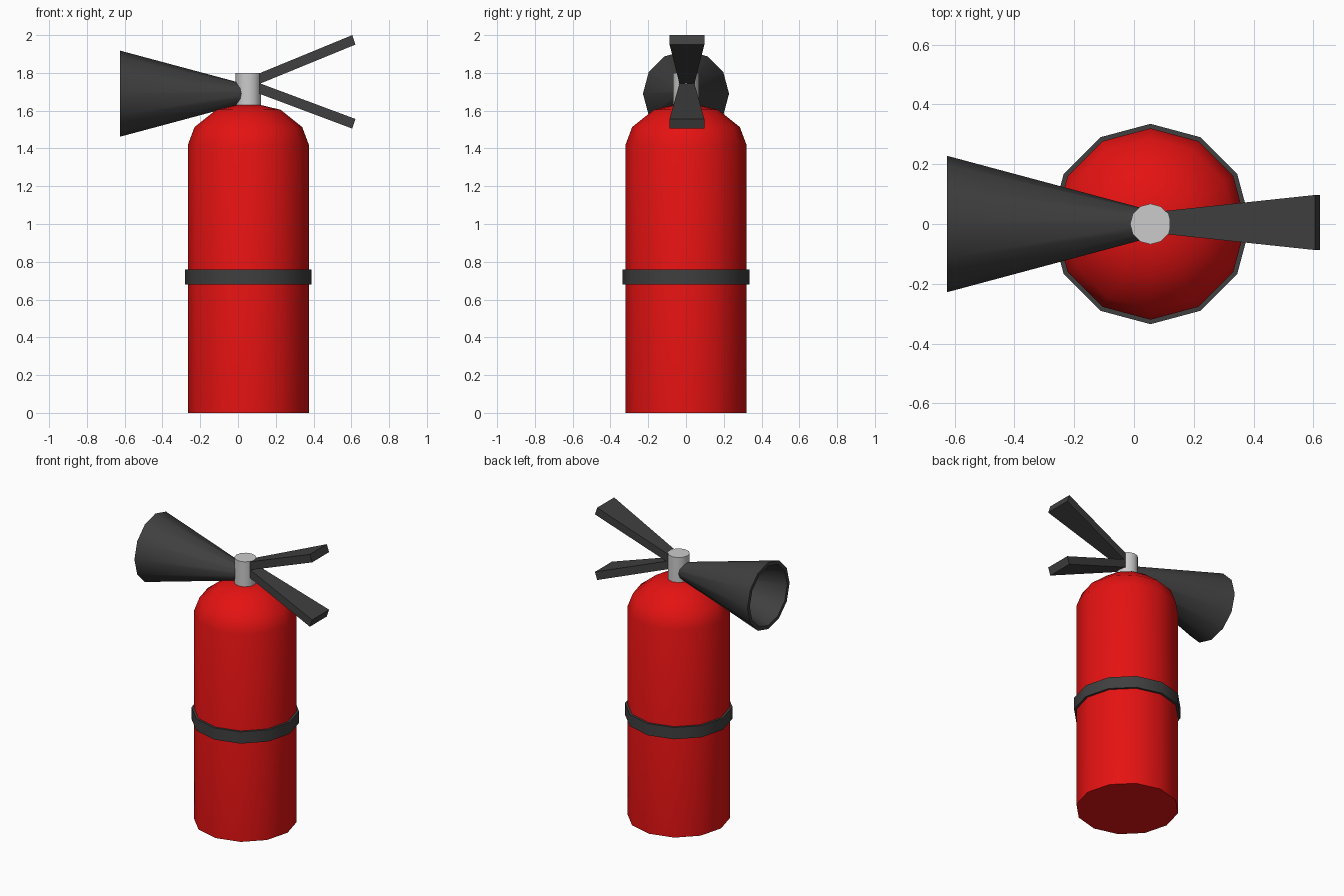
import bpy, bmesh
from math import pi, radians, sin, cos
from mathutils import Matrix

if "Cube" in bpy.data.objects:
    bpy.data.objects.remove(bpy.data.objects["Cube"])

SIDES = 12
CX = 0.055


def material(name, color):
    m = bpy.data.materials.new(name)
    m.diffuse_color = (*color, 1)
    m.use_nodes = True
    m.node_tree.nodes["Principled BSDF"].inputs["Base Color"].default_value = m.diffuse_color
    return m


red = material("red_paint", (0.78, 0.006, 0.006))
dark = material("dark_rubber", (0.05, 0.05, 0.05))


def finish(bm, name, mat=None, smooth=True):
    bmesh.ops.recalc_face_normals(bm, faces=bm.faces)
    me = bpy.data.meshes.new(name)
    bm.to_mesh(me)
    bm.free()
    ob = bpy.data.objects.new(name, me)
    bpy.context.collection.objects.link(ob)
    if mat:
        me.materials.append(mat)
    if smooth:
        bpy.ops.object.select_all(action='DESELECT')
        ob.select_set(True)
        bpy.context.view_layer.objects.active = ob
        bpy.ops.object.shade_smooth_by_angle(angle=radians(40))
    return ob


def lathe(name, profile, matrix, mat=None, caps=True, closed=False):
    """Turn (radius, height) points around the local z axis."""
    bm = bmesh.new()
    rings = [[bm.verts.new((r * cos(2 * pi * i / SIDES), r * sin(2 * pi * i / SIDES), h))
              for i in range(SIDES)] for r, h in profile]
    pairs = list(zip(rings, rings[1:]))
    if closed:
        pairs.append((rings[-1], rings[0]))
    for a, b in pairs:
        for i in range(SIDES):
            j = (i + 1) % SIDES
            bm.faces.new((a[i], a[j], b[j], b[i]))
    if caps:
        bm.faces.new(rings[0])
        bm.faces.new(rings[-1])
    bm.transform(matrix)
    return finish(bm, name, mat)


def lever(name, side):
    """Flat bar in the xz plane that widens towards its tip."""
    bm = bmesh.new()
    loops = []
    for (x, z), half in zip(side, (0.036, 0.092, 0.092, 0.036)):
        loops.append([bm.verts.new((x, 0.005 + s * half, z)) for s in (-1, 1)])
    for k in range(4):
        a, b = loops[k], loops[(k + 1) % 4]
        bm.faces.new((a[0], a[1], b[1], b[0]))
    for s in (0, 1):
        bm.faces.new([l[s] for l in loops])
    finish(bm, name, dark, smooth=False)


upright = Matrix.Translation((CX, 0, 0))
sideways = Matrix.Translation((0, 0, 1.69)) @ Matrix.Rotation(pi / 2, 4, 'Y')

# Tank with domed shoulder
lathe("tank", [(0.32, 0), (0.32, 1.42), (0.285, 1.513), (0.17, 1.605), (0.065, 1.63)],
      upright, red)

# Strap around the tank
lathe("strap", [(0.335, 0.68), (0.335, 0.76), (0.318, 0.76), (0.318, 0.68)],
      upright, dark, caps=False, closed=True)

# Valve post
lathe("valve", [(0.068, 1.61), (0.068, 1.80)], upright)

# Hollow discharge horn
lathe("horn", [(0.047, 0.05), (0.228, -0.625), (0.203, -0.625), (0.035, -0.01)],
      sideways, dark)

# Squeeze lever and carry handle
lever("upper_lever", [(0.08, 1.784), (0.605, 2.0), (0.622, 1.95), (0.08, 1.728)])
lever("lower_handle", [(0.08, 1.758), (0.622, 1.556), (0.605, 1.505), (0.08, 1.702)])
